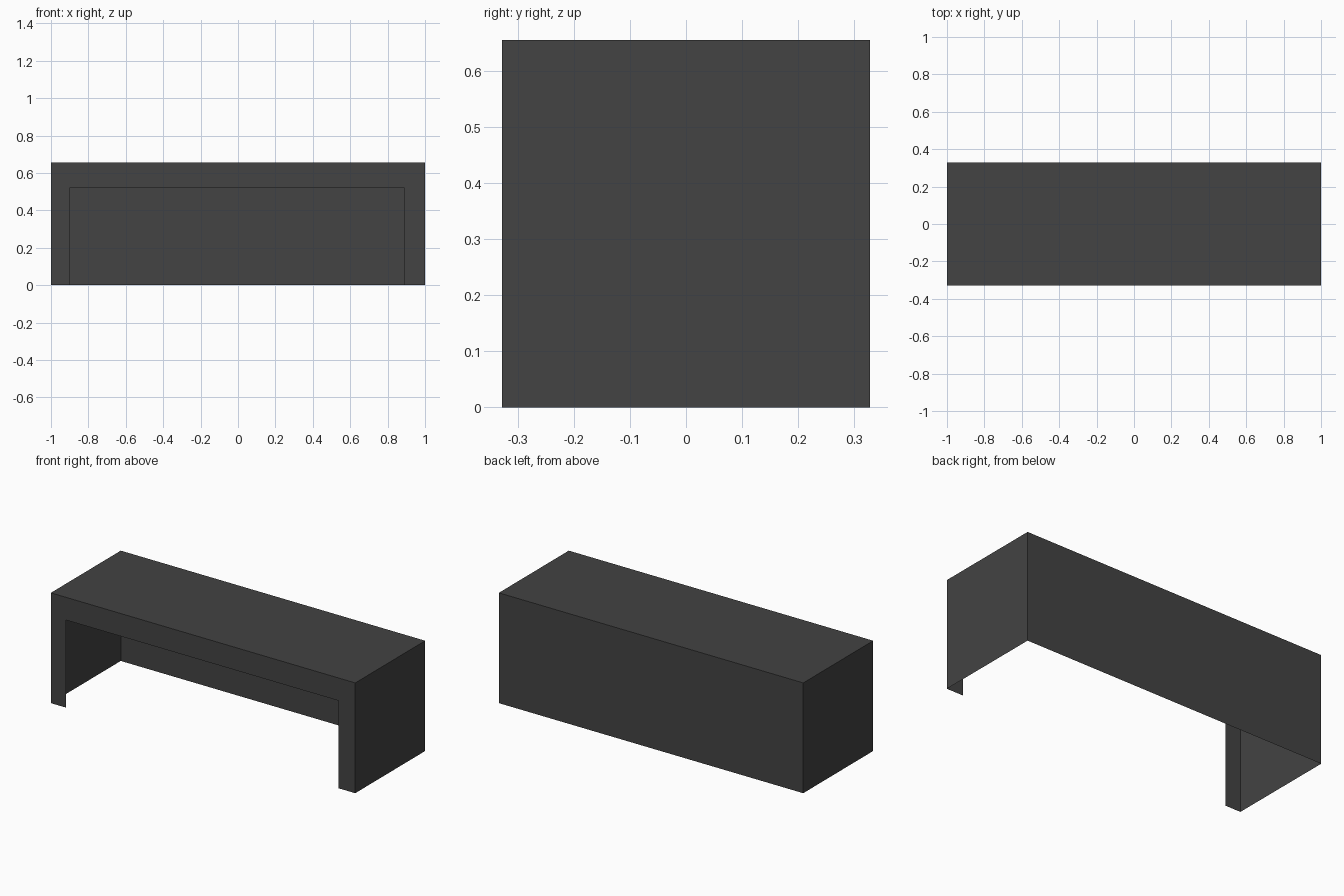
import bpy
import bmesh

if "Cube" in bpy.data.objects:
    bpy.data.objects.remove(bpy.data.objects["Cube"])

W, D, H = 1.0, 0.328, 0.655          # half width, half depth, height
OPEN_L, OPEN_R, OPEN_T = -0.9, 0.89, 0.52   # front opening

mat = bpy.data.materials.new("dark grey")
mat.diffuse_color = (0.056, 0.056, 0.056, 1)
mat.use_nodes = True
mat.node_tree.nodes["Principled BSDF"].inputs["Base Color"].default_value = mat.diffuse_color


def sheet_object(name, polygons):
    """Thin sheet object from a few outward-facing polygons."""
    bm = bmesh.new()
    for pts in polygons:
        bm.faces.new([bm.verts.new(p) for p in pts])
    bmesh.ops.remove_doubles(bm, verts=bm.verts, dist=1e-5)
    me = bpy.data.meshes.new(name)
    bm.to_mesh(me)
    bm.free()
    me.materials.append(mat)
    ob = bpy.data.objects.new(name, me)
    bpy.context.collection.objects.link(ob)
    return ob


# Shell: top, back and two ends; underside stays open
top = [(-W, -D, H), (W, -D, H), (W, D, H), (-W, D, H)]
back = [(W, D, 0), (-W, D, 0), (-W, D, H), (W, D, H)]
right = [(W, -D, 0), (W, D, 0), (W, D, H), (W, -D, H)]
left = [(-W, D, 0), (-W, -D, 0), (-W, -D, H), (-W, D, H)]

# Front frame: one flat arch around the opening
frame = [(x, -D, z) for x, z in (
    (-W, 0), (OPEN_L, 0), (OPEN_L, OPEN_T), (OPEN_R, OPEN_T),
    (OPEN_R, 0), (W, 0), (W, H), (-W, H))]

sheet_object("bench_shell", [top, back, right, left, frame])
